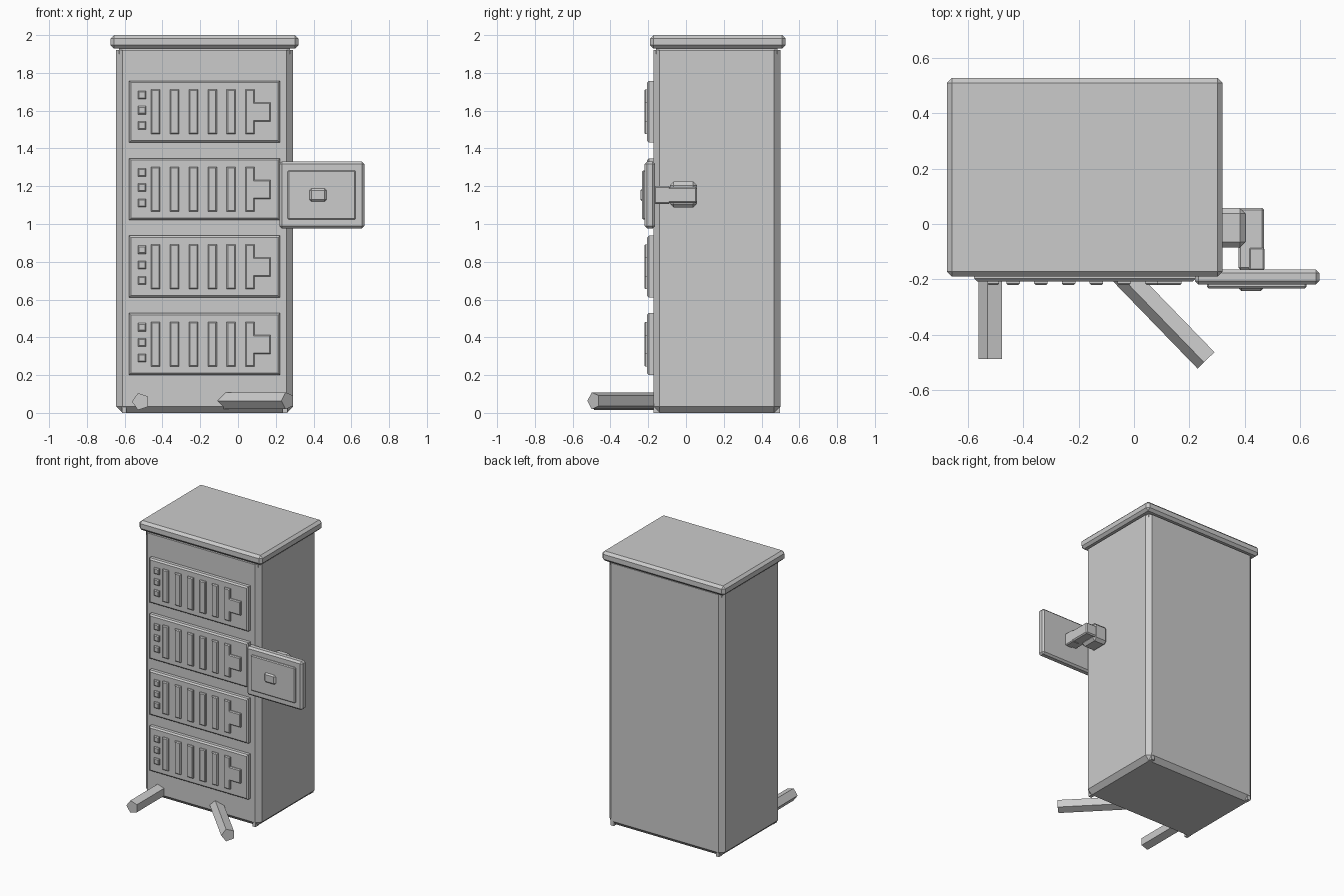
import bpy, bmesh
from math import cos, sin, tau
from mathutils import Vector

cube = bpy.data.objects.get("Cube")
if cube:
    bpy.data.objects.remove(cube, do_unlink=True)

grey = bpy.data.materials.new("plain_grey")
grey.use_nodes = True
grey.diffuse_color = (0.6, 0.6, 0.6, 1)
grey.node_tree.nodes["Principled BSDF"].inputs["Base Color"].default_value = (0.6, 0.6, 0.6, 1)


def finish(name, bm):
    bmesh.ops.recalc_face_normals(bm, faces=bm.faces)
    mesh = bpy.data.meshes.new(name)
    bm.to_mesh(mesh)
    bm.free()
    mesh.materials.append(grey)
    obj = bpy.data.objects.new(name, mesh)
    bpy.context.collection.objects.link(obj)
    return obj


def prism(name, base, offset, chamfer=0.0, keep=lambda e: True):
    """Extrude a polygon along an offset, then chamfer the chosen edges."""
    bm = bmesh.new()
    face = bm.faces.new([bm.verts.new(p) for p in base])
    out = bmesh.ops.extrude_face_region(bm, geom=[face], use_keep_orig=True)
    bmesh.ops.translate(bm, vec=offset, verts=[v for v in out["geom"] if isinstance(v, bmesh.types.BMVert)])
    bmesh.ops.recalc_face_normals(bm, faces=bm.faces)
    if chamfer:
        edges = [e for e in bm.edges if keep(e)]
        bmesh.ops.bevel(bm, geom=edges, offset=chamfer, segments=1, affect='EDGES')
    return finish(name, bm)


def box(name, x, y, z, chamfer=0.0, keep=lambda e: True):
    base = [(x[0], y[0], z[0]), (x[1], y[0], z[0]), (x[1], y[1], z[0]), (x[0], y[1], z[0])]
    return prism(name, base, (0, 0, z[1] - z[0]), chamfer, keep)


def front_edge(e):
    """Edges whose both ends lie ahead of the cabinet face."""
    return all(v.co.y < -0.19 for v in e.verts)


# Cabinet: wide chamfers everywhere but the rim below the lid
box("cabinet_body", (-0.645, 0.291), (-0.173, 0.5), (0, 1.92), 0.033,
    lambda e: min(v.co.z for v in e.verts) < 1)
box("lid_neck", (-0.63, 0.276), (-0.158, 0.485), (1.9, 1.94))
box("lid", (-0.675, 0.32), (-0.19, 0.527), (1.929, 2.0), 0.018)

# Corner feet that fill the bottom chamfer on the front and back
for side, y in (("front", (-0.171, -0.13)), ("back", (0.457, 0.498))):
    box(f"{side}_right_foot", (-0.615, -0.59), y, (0, 0.05))
    box(f"{side}_left_foot", (0.236, 0.261), y, (0, 0.05))

# Four identical front panels with buttons, vents and a T-shaped latch
FACE, RAISED = -0.19, -0.221
for i in range(4):
    z = 0.201 + 0.41 * i
    box(f"panel_{i}", (-0.577, 0.222), (-0.207, -0.16), (z, z + 0.327), 0.01, front_edge)
    for k in range(3):
        b = z + 0.069 + 0.081 * k
        box(f"panel_{i}_button_{k}", (-0.529, -0.487), (RAISED, FACE), (b, b + 0.043), 0.006, front_edge)
    for k in range(5):
        x = -0.46 + 0.1 * k
        box(f"panel_{i}_vent_{k}", (x, x + 0.048), (RAISED, FACE), (z + 0.045, z + 0.281), 0.006, front_edge)
    outline = [(0.04, 0.045), (0.087, 0.045), (0.087, 0.111), (0.172, 0.111),
               (0.172, 0.212), (0.087, 0.212), (0.087, 0.281), (0.04, 0.281)]
    prism(f"panel_{i}_latch", [(x, FACE, z + h) for x, h in outline], (0, RAISED - FACE, 0), 0.006,
          lambda e: all(v.co.y < -0.21 for v in e.verts))

# Side display on its bracket
box("display_plate", (0.22, 0.669), (-0.219, -0.164), (0.976, 1.331), 0.013)
box("display_face", (0.263, 0.623), (-0.232, -0.2), (1.024, 1.283), 0.006, front_edge)
box("display_button", (0.378, 0.468), (-0.242, -0.21), (1.119, 1.188), 0.01, front_edge)
box("bracket_mount", (0.28, 0.402), (-0.085, 0.058), (1.087, 1.225), 0.02)
box("bracket_arm", (0.377, 0.47), (-0.165, 0.058), (1.11, 1.195), 0.008)
box("bracket_joint", (0.415, 0.471), (-0.168, -0.085), (1.107, 1.2), 0.006)


# Five-sided floor bars sticking out at the front
def bar(name, start, end):
    start, end = Vector(start), Vector(end)
    along = (end - start).normalized()
    side = along.cross(Vector((0, 0, 1)))
    ring = []
    for k in range(5):
        a = tau * k / 5
        ring.append(start + 0.047 * (cos(a) * side + sin(a) * Vector((0, 0, 1))))
    prism(name, ring, end - start)


bar("straight_bar", (-0.515, -0.15, 0.06), (-0.515, -0.488, 0.06))
bar("angled_bar", (-0.085, -0.13, 0.064), (0.263, -0.489, 0.064))
